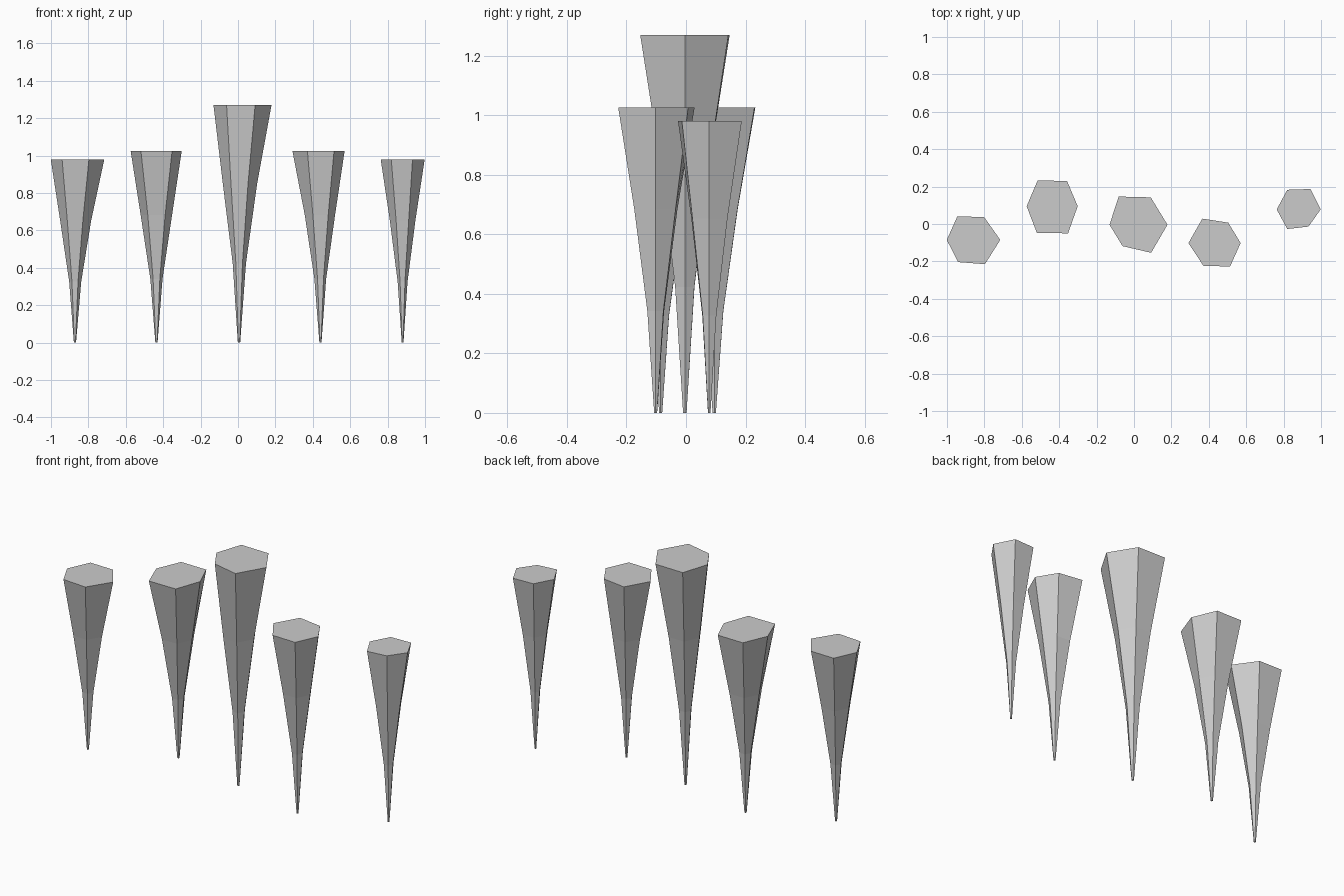
import bpy, bmesh
from math import cos, sin, pi

if "Cube" in bpy.data.objects:
    bpy.data.objects.remove(bpy.data.objects["Cube"])

# Each spike: tip x, tip y, height, six corner radii of the flat top (0, 60, ... 300 degrees)
SPIKES = [
    (-0.872, -0.085, 0.98, (.157, .141, .145, .129, .137, .150)),
    (-0.436, 0.095, 1.025, (.135, .156, .159, .138, .166, .167)),
    (0.005, -0.004, 1.27, (.174, .169, .174, .136, .132, .173)),
    (0.441, -0.102, 1.025, (.129, .126, .151, .150, .140, .145)),
    (0.880, 0.078, 0.98, (.118, .126, .121, .117, .121, .106)),
]
# Flaring profile: (fraction of height, fraction of top radius)
PROFILE = [(0, .04), (1 / 3, .225), (2 / 3, .58), (1, 1)]


def spike(name, x, y, height, radii):
    mean = sum(radii) / 6
    bm = bmesh.new()
    rings = []
    for t, f in PROFILE:
        ring = []
        for i, r in enumerate(radii):
            # lower rings are more regular than the top
            rad = f * (r if t == 1 else (r + mean) / 2)
            a = i * pi / 3
            ring.append(bm.verts.new((rad * cos(a), rad * sin(a), t * height)))
        rings.append(ring)
    for lo, hi in zip(rings, rings[1:]):
        for i in range(6):
            j = (i + 1) % 6
            bm.faces.new((lo[i], lo[j], hi[j], hi[i]))
    bm.faces.new(rings[0][::-1])
    bm.faces.new(rings[-1])
    mesh = bpy.data.meshes.new(name)
    bm.to_mesh(mesh)
    bm.free()
    obj = bpy.data.objects.new(name, mesh)
    obj.location = (x, y, 0)
    bpy.context.collection.objects.link(obj)


# Row of five staggered hexagonal spikes
for n, s in enumerate(SPIKES, 1):
    spike(f"spike_{n}", *s)
